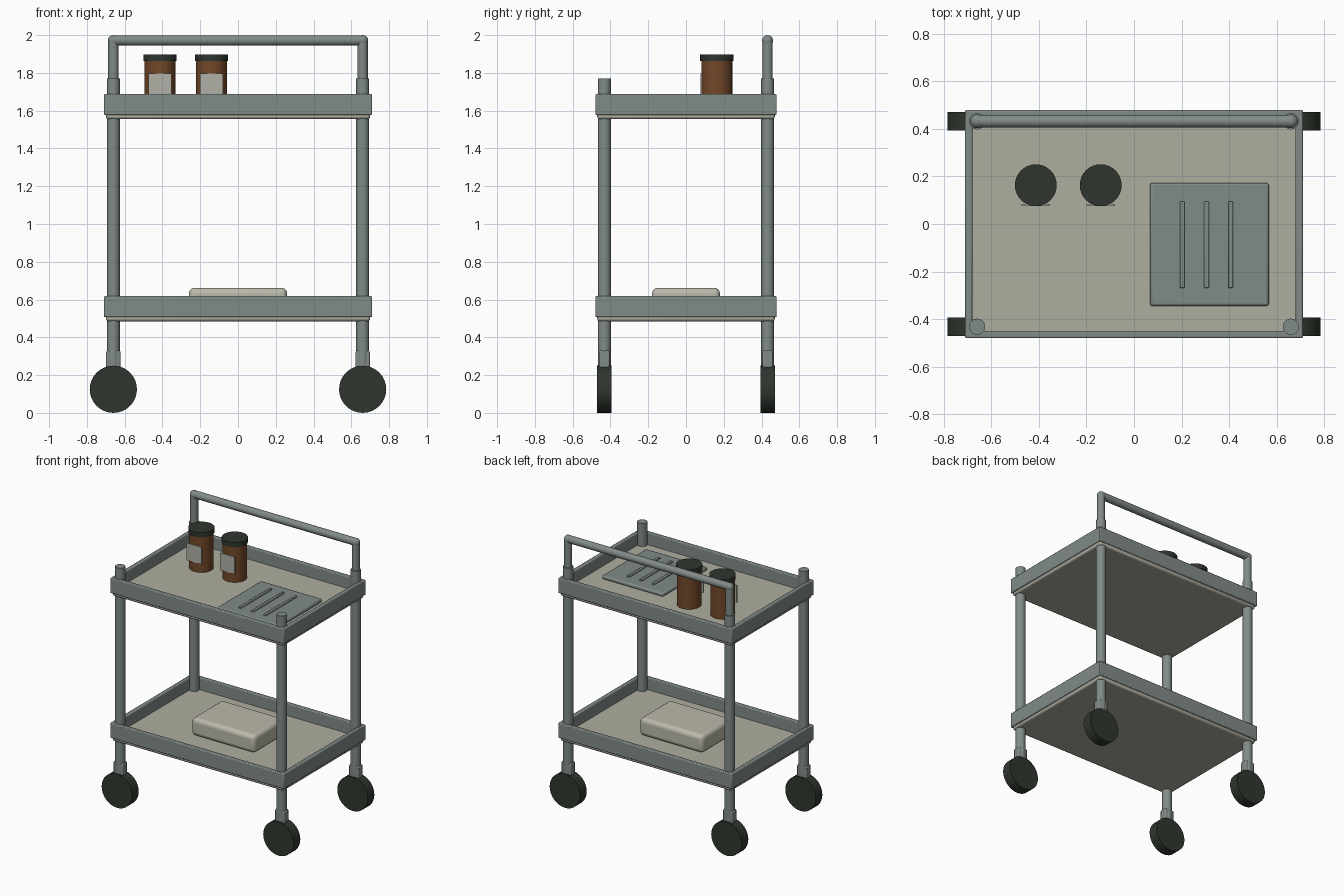
import bpy
from math import pi
from mathutils import Vector

cube = bpy.data.objects.get("Cube")
if cube:
    bpy.data.objects.remove(cube, do_unlink=True)


def material(name, rgb):
    m = bpy.data.materials.new(name)
    m.use_nodes = True
    m.diffuse_color = (*rgb, 1)
    bsdf = next(n for n in m.node_tree.nodes if n.type == "BSDF_PRINCIPLED")
    bsdf.inputs["Base Color"].default_value = (*rgb, 1)
    return m


STEEL = material("grey steel", (0.22, 0.26, 0.245))
SHELF = material("warm beige", (0.42, 0.42, 0.35))
CREAM = material("pale cream", (0.50, 0.49, 0.41))
PAPER = material("label paper", (0.44, 0.44, 0.39))
RUBBER = material("dark rubber", (0.028, 0.037, 0.027))
AMBER = material("amber brown", (0.17, 0.065, 0.022))


def finish(name, mat, bevel=0, segments=2):
    ob = bpy.context.object
    ob.name = name
    ob.data.materials.append(mat)
    bpy.ops.object.transform_apply(location=False, rotation=True, scale=True)
    bpy.ops.object.shade_smooth_by_angle()
    if bevel:
        mod = ob.modifiers.new("Rounded edges", "BEVEL")
        mod.width, mod.segments = bevel, segments
    return ob


def box(name, mat, low, high, bevel=0, segments=2):
    low, high = Vector(low), Vector(high)
    bpy.ops.mesh.primitive_cube_add(size=1, location=(low + high) / 2)
    bpy.context.object.scale = high - low
    return finish(name, mat, bevel, segments)


def rod(name, mat, start, end, radius):
    start, end = Vector(start), Vector(end)
    axis = end - start
    bpy.ops.mesh.primitive_cylinder_add(
        vertices=32, radius=radius, depth=axis.length, location=(start + end) / 2,
        rotation=axis.to_track_quat("Z", "Y").to_euler())
    return finish(name, mat)


# Two trays: a floor panel framed by four rails
X, Y, T = 0.71, 0.48, 0.03
for level, base in (("lower", 0.485), ("upper", 1.555)):
    box(level + "_tray_floor", SHELF, (-0.70, -0.47, base), (0.70, 0.47, base + 0.045), 0.012)
    z0, z1 = base + 0.022, base + 0.133
    for side, s in (("front", -1), ("back", 1)):
        ya, yb = sorted((s * Y, s * (Y - T)))
        box(f"{level}_{side}_rail", STEEL, (-X, ya, z0), (X, yb, z1), 0.006)
    for side, s in (("right", -1), ("left", 1)):
        xa, xb = sorted((s * X, s * (X - T)))
        box(f"{level}_{side}_rail", STEEL, (xa, -Y, z0), (xb, Y, z1), 0.006)

# Corner posts with castors
PX, PY = 0.66, 0.432
for fb, sy in (("front", -1), ("back", 1)):
    for lr, sx in (("right", -1), ("left", 1)):
        x, y = sx * PX, sy * PY
        rod(f"{fb}_{lr}_post", STEEL, (x, y, 0.25), (x, y, 1.77), 0.034)
        box(f"{fb}_{lr}_castor_fork", STEEL, (x - 0.038, y - 0.028, 0.2),
            (x + 0.038, y + 0.028, 0.33), 0.008)
        rod(f"{fb}_{lr}_wheel", RUBBER, (x, y - 0.038, 0.125), (x, y + 0.038, 0.125), 0.125)

# Push handle above the back posts
HZ, HR = 1.972, 0.027
rod("handle_bar", STEEL, (-PX, PY, HZ), (PX, PY, HZ), HR)
for lr, sx in (("right", -1), ("left", 1)):
    rod(lr + "_handle_upright", STEEL, (sx * PX, PY, 1.74), (sx * PX, PY, HZ), HR)
    bpy.ops.mesh.primitive_uv_sphere_add(segments=24, ring_count=12, radius=0.029,
                                         location=(sx * PX, PY, HZ - 0.001))
    finish(lr + "_handle_corner", STEEL)

# Jars with lids and flat labels
for lr, x in (("right", -0.413), ("left", -0.14)):
    y = 0.163
    rod(lr + "_jar", AMBER, (x, y, 1.60), (x, y, 1.865), 0.082)
    rod(lr + "_jar_lid", RUBBER, (x, y, 1.862), (x, y, 1.897), 0.088)
    box(lr + "_jar_label", PAPER, (x - 0.06, 0.076, 1.67), (x + 0.06, 0.084, 1.797))

# Ribbed board on the upper tray
box("ribbed_board", STEEL, (0.067, -0.345, 1.60), (0.567, 0.173, 1.628), 0.01)
for i in range(3):
    x = 0.203 + i * 0.102
    box(f"board_rib_{i + 1}", STEEL, (x - 0.01, -0.27, 1.62), (x + 0.01, 0.095, 1.638), 0.004)

# Rounded case on the lower tray
box("storage_case", CREAM, (-0.26, -0.18, 0.53), (0.26, 0.18, 0.662), 0.03, 4)
